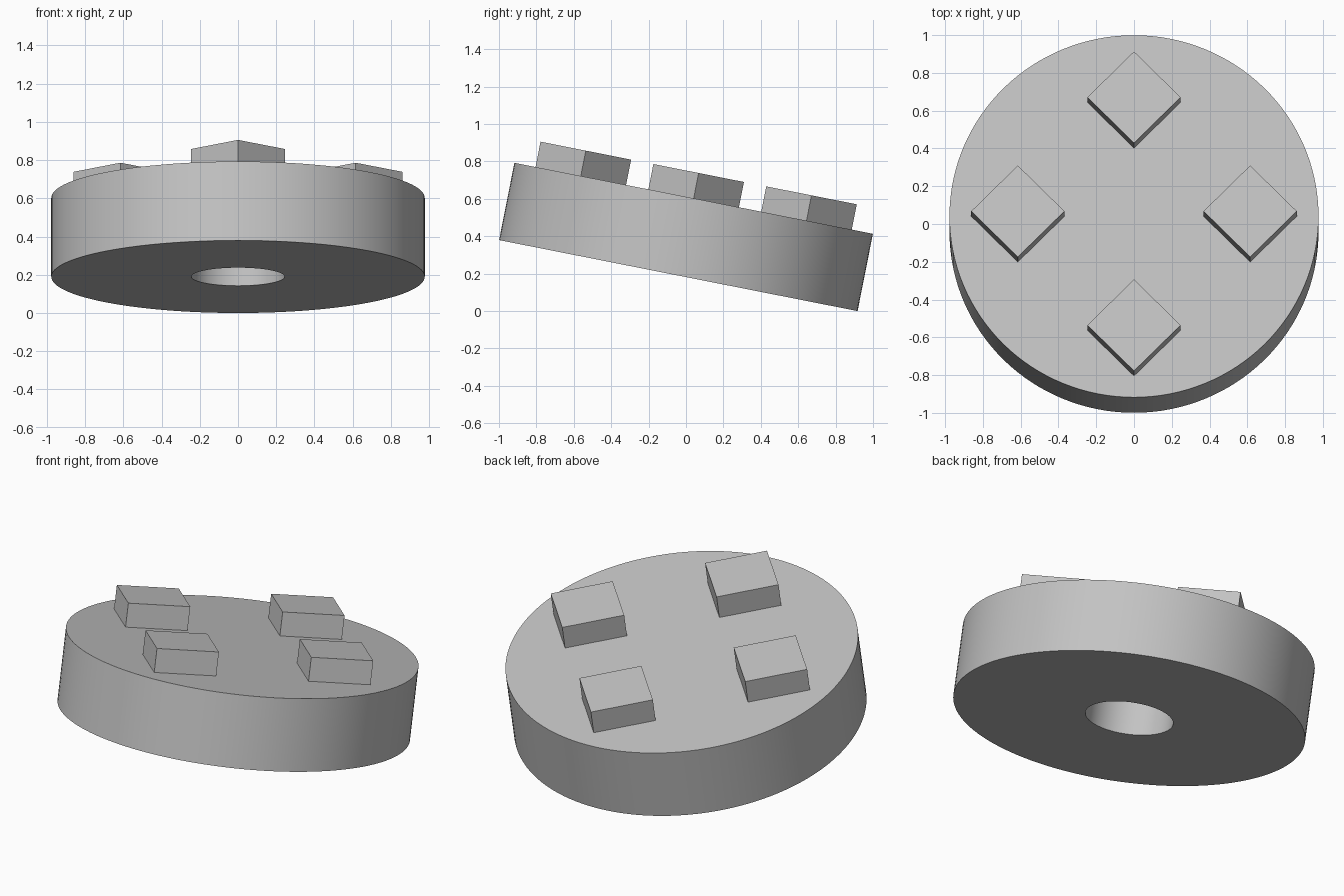
import bpy
import bmesh
import math
from mathutils import Matrix, Vector

RADIUS, HEIGHT = 0.977, 0.421
HOLE_RADIUS, HOLE_DEPTH = 0.244, 0.29
BLOCK_SIDE, BLOCK_HEIGHT, BLOCK_OFFSET = 0.349, 0.138, 0.615
TILT = math.radians(11.2)

if "Cube" in bpy.data.objects:
    bpy.data.objects.remove(bpy.data.objects["Cube"], do_unlink=True)

grey = bpy.data.materials.new("light grey")
grey.use_nodes = True
colour = (0.55, 0.55, 0.55, 1)
grey.diffuse_color = colour
grey.node_tree.nodes["Principled BSDF"].inputs["Base Color"].default_value = colour

# Lean towards the back, resting on the rear bottom rim
base_centre = Vector((0, -HEIGHT * math.sin(TILT) / 2, RADIUS * math.sin(TILT)))
placement = Matrix.Translation(base_centre) @ Matrix.Rotation(-TILT, 4, "X")


def finish(name, bm):
    bmesh.ops.recalc_face_normals(bm, faces=bm.faces)
    mesh = bpy.data.meshes.new(name)
    bm.to_mesh(mesh)
    bm.free()
    mesh.materials.append(grey)
    obj = bpy.data.objects.new(name, mesh)
    obj.matrix_world = placement
    bpy.context.collection.objects.link(obj)
    return obj


# Disc with a blind hole in its underside, turned from a half profile
profile = [(0, HOLE_DEPTH), (HOLE_RADIUS, HOLE_DEPTH), (HOLE_RADIUS, 0),
           (RADIUS, 0), (RADIUS, HEIGHT), (0, HEIGHT)]
bm = bmesh.new()
points = [bm.verts.new((r, 0, z)) for r, z in profile]
edges = [bm.edges.new(pair) for pair in zip(points, points[1:])]
bmesh.ops.spin(bm, geom=points + edges, cent=(0, 0, 0), axis=(0, 0, 1),
               angle=math.tau, steps=128, use_merge=True)
bmesh.ops.remove_doubles(bm, verts=bm.verts, dist=0.0001)
disc = finish("disc", bm)
bpy.ops.object.select_all(action="DESELECT")
disc.select_set(True)
bpy.context.view_layer.objects.active = disc
bpy.ops.object.shade_smooth_by_angle(angle=math.radians(30))

# Four square blocks set cornerwise on the top
sides = {"left": (1, 0), "back": (0, 1), "right": (-1, 0), "front": (0, -1)}
for side, (x, y) in sides.items():
    bm = bmesh.new()
    spot = Vector((x * BLOCK_OFFSET, y * BLOCK_OFFSET, HEIGHT + BLOCK_HEIGHT / 2))
    shape = (Matrix.Translation(spot) @ Matrix.Rotation(math.pi / 4, 4, "Z")
             @ Matrix.Diagonal((BLOCK_SIDE, BLOCK_SIDE, BLOCK_HEIGHT, 1)))
    bmesh.ops.create_cube(bm, size=1, matrix=shape)
    finish(side + "_block", bm)
